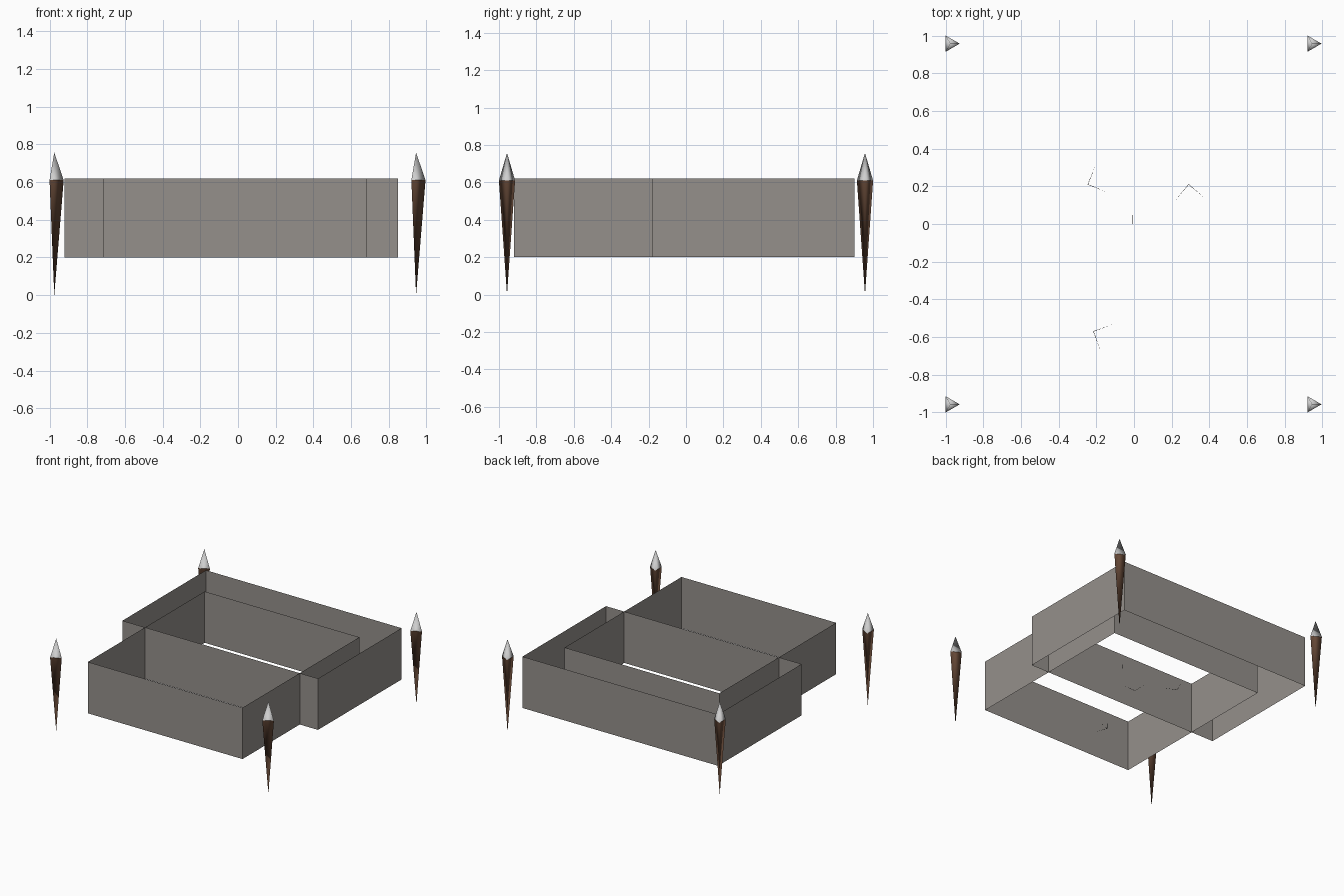
import bpy, bmesh, math
from mathutils import Vector, Matrix

if "Cube" in bpy.data.objects:
    bpy.data.objects.remove(bpy.data.objects["Cube"])


def material(name, r, g, b):
    m = bpy.data.materials.new(name)
    m.diffuse_color = (r, g, b, 1)
    m.use_nodes = True
    m.node_tree.nodes["Principled BSDF"].inputs["Base Color"].default_value = m.diffuse_color
    return m


STONE = material("warm grey wall", 0.30, 0.28, 0.26)
WOOD = material("brown wood", 0.13, 0.065, 0.038)
STEEL = material("pale steel", 0.62, 0.62, 0.62)
DARK = material("dark marker", 0.03, 0.03, 0.03)


def make_object(name, bm, mat, smooth=False):
    bmesh.ops.recalc_face_normals(bm, faces=bm.faces)
    me = bpy.data.meshes.new(name)
    bm.to_mesh(me)
    bm.free()
    me.materials.append(mat)
    for p in me.polygons:
        p.use_smooth = smooth
    ob = bpy.data.objects.new(name, me)
    bpy.context.collection.objects.link(ob)
    return ob


# Open rectangular wall loops, paper thin, without floor or lid
def wall_loop(name, x0, x1, y0, y1, z0=0.20, z1=0.62):
    bm = bmesh.new()
    corners = [(x0, y0), (x1, y0), (x1, y1), (x0, y1)]
    low = [bm.verts.new((x, y, z0)) for x, y in corners]
    high = [bm.verts.new((x, y, z1)) for x, y in corners]
    for i in range(4):
        j = (i + 1) % 4
        bm.faces.new((low[i], low[j], high[j], high[i]))
    make_object(name, bm, STONE)


wall_loop("rear_wall_loop", -0.92, 0.85, -0.18, 0.90)
wall_loop("front_wall_loop", -0.715, 0.685, -0.92, 0.59)


# Three-sided pyramids: the wooden shaft points down, the steel tip points up
def spike(name, x, y, z_base, z_apex, mat, radius=0.05):
    bm = bmesh.new()
    ring = []
    for i in range(3):
        a = math.tau * i / 3
        ring.append(bm.verts.new((x + radius * math.cos(a), y + radius * math.sin(a), z_base)))
    apex = bm.verts.new((x, y, z_apex))
    for i in range(3):
        bm.faces.new((ring[i], ring[(i + 1) % 3], apex))
    bm.normal_update()
    make_object(name, bm, mat, smooth=True)


for side, x in (("left", -0.975), ("right", 0.945)):
    for end, y in (("front", -0.957), ("back", 0.957)):
        spike(f"{end}_{side}_stake_shaft", x, y, 0.61, 0.0, WOOD)
        spike(f"{end}_{side}_stake_tip", x, y, 0.61, 0.757, STEEL)


# Hair-thin three-armed markers inside the walls
def marker(name, x, y, angle, length=0.12, w=0.0012):
    bm = bmesh.new()
    arms = [Vector((1, 0, 0)), Vector((0, 1, 0)), Vector((0, 0, 1))]
    for i, d in enumerate(arms):
        side = arms[(i + 1) % 3] * w
        other = arms[(i + 2) % 3] * w
        base = [bm.verts.new(v) for v in (side, other, -side - other)]
        end = bm.verts.new(d * length)
        for k in range(3):
            bm.faces.new((base[k], base[(k + 1) % 3], end))
    bm.transform(Matrix.Translation((x, y, 0.22)) @ Matrix.Rotation(math.radians(angle), 4, 'Z'))
    make_object(name, bm, DARK)


for i, (x, y, a) in enumerate([(-0.01, 0.0, 0), (-0.245, 0.21, -22),
                               (0.29, 0.21, -130), (-0.215, -0.57, -70)]):
    marker(f"marker_{i + 1}", x, y, a)
